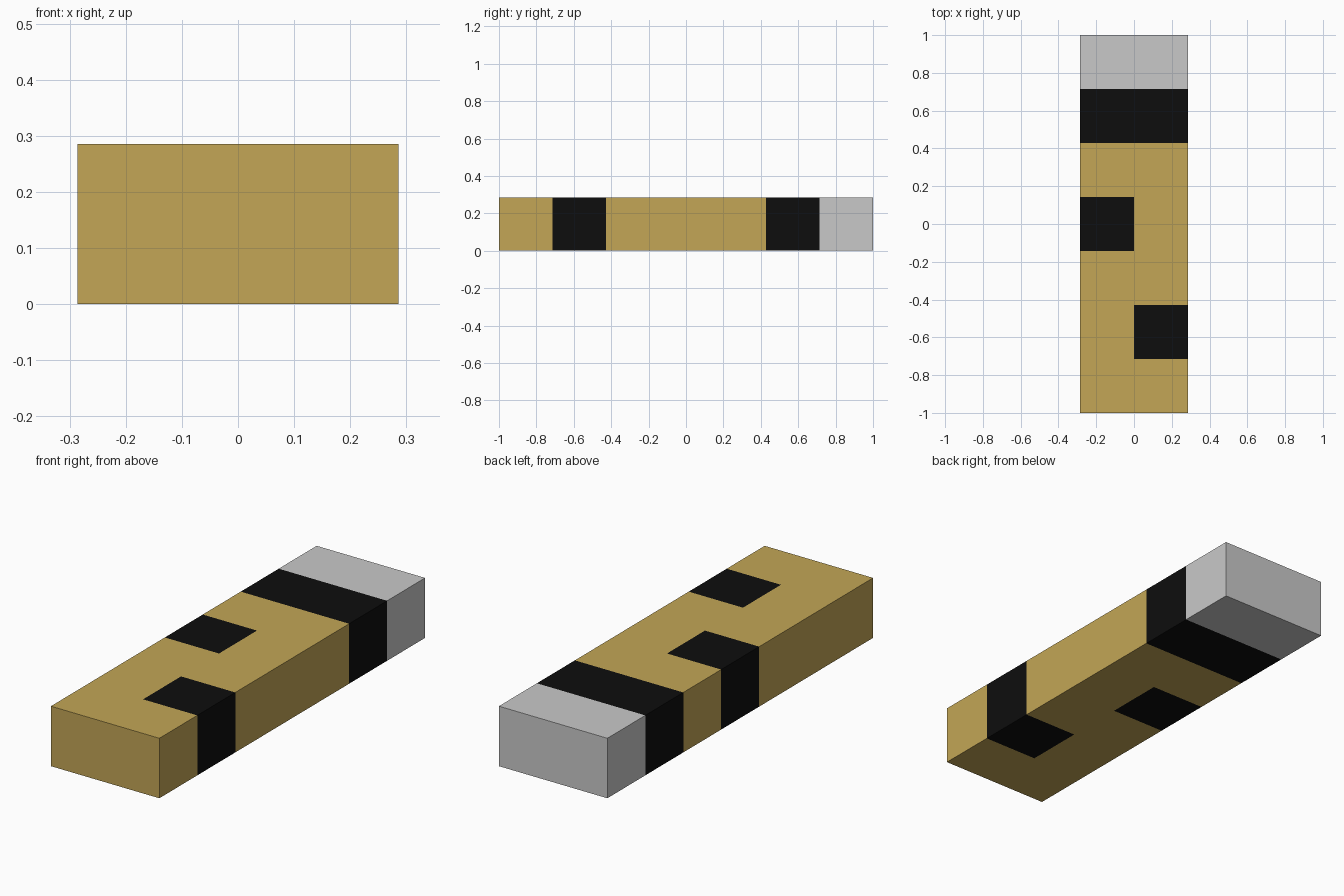
import bpy, bmesh
from mathutils import Vector, Matrix

if "Cube" in bpy.data.objects:
    bpy.data.objects.remove(bpy.data.objects["Cube"])

U = 2 / 7  # one square of the pattern: the block is 2 x 7 x 1 squares


def material(name, rgb):
    m = bpy.data.materials.new(name)
    m.diffuse_color = (*rgb, 1)
    m.use_nodes = True
    m.node_tree.nodes["Principled BSDF"].inputs["Base Color"].default_value = m.diffuse_color
    return m


# Block
bm = bmesh.new()
bmesh.ops.create_cube(bm, size=1, matrix=Matrix.Translation((0, 0, U / 2)) @ Matrix.Diagonal((2 * U, 2, U, 1)))


def cut(co, normal):
    geom = bm.verts[:] + bm.edges[:] + bm.faces[:]
    bmesh.ops.bisect_plane(bm, geom=geom, plane_co=co, plane_no=normal)


# Cut the faces along the pattern squares
cut(Vector((0, 0, 0)), Vector((1, 0, 0)))
for i in range(1, 7):
    cut(Vector((0, -1 + i * U, 0)), Vector((0, 1, 0)))

# Colour by row and side: 0 tan, 1 black, 2 grey
for f in bm.faces:
    c = f.calc_center_median()
    row = min(6, max(0, int((c.y + 1) / U)))
    if row == 6:
        f.material_index = 2
    elif row == 5 or (row == 3 and c.x < 0) or (row == 1 and c.x > 0):
        f.material_index = 1
    else:
        f.material_index = 0

bmesh.ops.recalc_face_normals(bm, faces=bm.faces[:])
me = bpy.data.meshes.new("patterned_block")
bm.to_mesh(me)
bm.free()
for m in (material("tan", (0.546, 0.381, 0.093)),
          material("black", (0.004, 0.004, 0.004)),
          material("light grey", (0.584, 0.584, 0.584))):
    me.materials.append(m)
bpy.context.collection.objects.link(bpy.data.objects.new("patterned_block", me))
